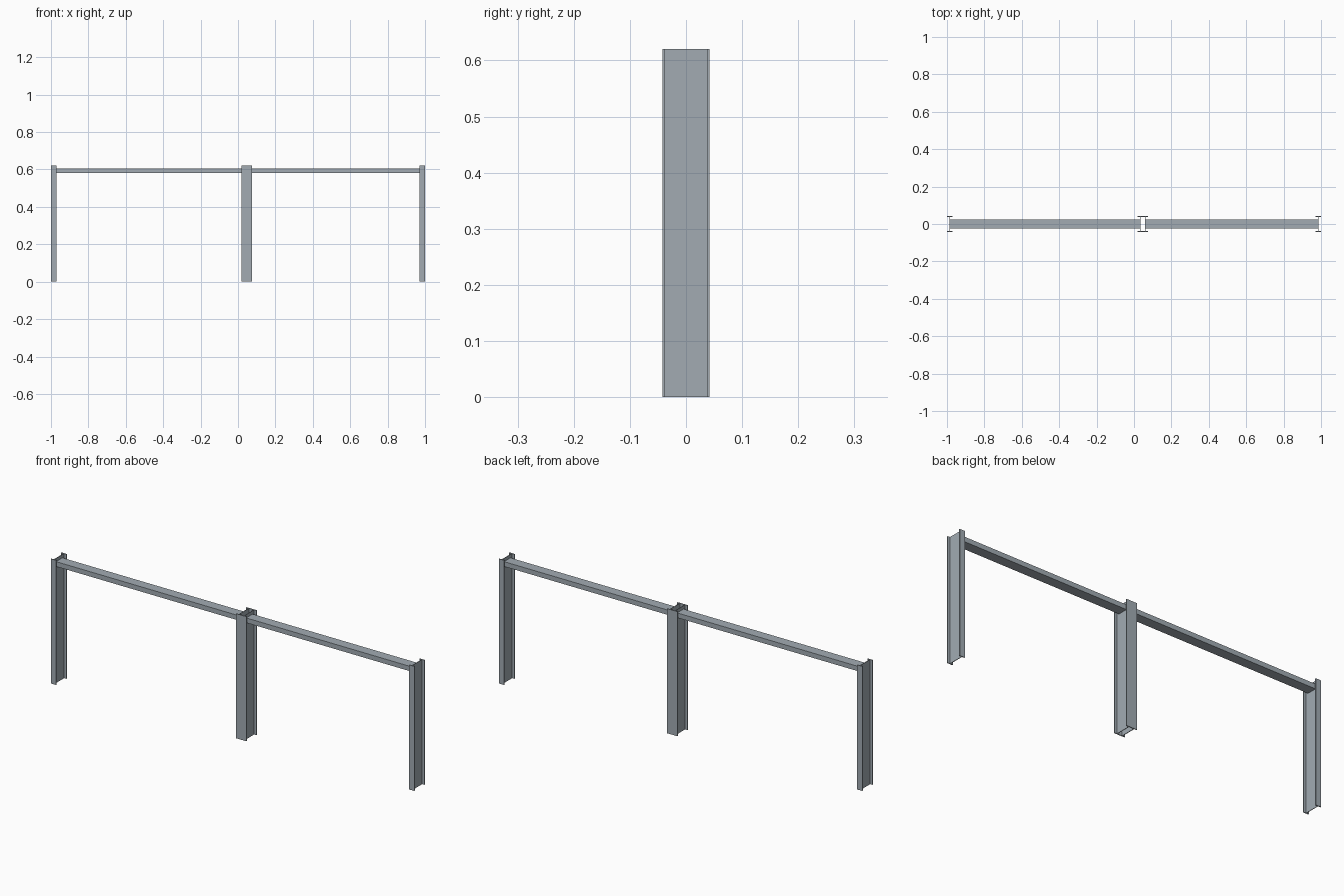
import bpy, bmesh

if "Cube" in bpy.data.objects:
    bpy.data.objects.remove(bpy.data.objects["Cube"])

steel = bpy.data.materials.new("steel grey")
steel.diffuse_color = (0.36, 0.41, 0.45, 1)
steel.use_nodes = True
steel.node_tree.nodes["Principled BSDF"].inputs["Base Color"].default_value = steel.diffuse_color

HEIGHT = 0.62            # post height
HALF_DEPTH = 0.042       # half the post depth along y
HALF_FLANGE = 0.0142     # half the flange width along x
FLANGE_T, WEB_T = 0.004, 0.003


def finish(name, bm):
    bmesh.ops.recalc_face_normals(bm, faces=bm.faces)
    mesh = bpy.data.meshes.new(name)
    bm.to_mesh(mesh)
    bm.free()
    mesh.materials.append(steel)
    bpy.context.collection.objects.link(bpy.data.objects.new(name, mesh))


def h_post(name, x):
    """Rolled H section extruded upward, flanges facing front and back."""
    w, d, t = HALF_FLANGE, HALF_DEPTH, WEB_T / 2
    i = d - FLANGE_T
    half = [(w, -d), (w, -i), (t, -i), (t, i), (w, i), (w, d)]
    profile = half + [(-px, py) for px, py in reversed(half)]
    bm = bmesh.new()
    face = bm.faces.new([bm.verts.new((x + px, py, 0)) for px, py in profile])
    ext = bmesh.ops.extrude_face_region(bm, geom=[face])
    top = [v for v in ext["geom"] if isinstance(v, bmesh.types.BMVert)]
    bmesh.ops.translate(bm, verts=top, vec=(0, 0, HEIGHT))
    finish(name, bm)


def rail(name, x0, x1):
    """Box rail running between two post webs."""
    bm = bmesh.new()
    bmesh.ops.create_cube(bm, size=1)
    for v in bm.verts:
        v.co = ((x0 + x1) / 2 + v.co.x * (x1 - x0), v.co.y * 0.05, 0.592 + v.co.z * 0.024)
    finish(name, bm)


# Two frames side by side; their inner posts touch in the middle
frames = {"left": (-1 + HALF_FLANGE, 0.0328), "right": (0.0612, 1 - HALF_FLANGE)}
for side, (a, b) in frames.items():
    h_post(side + "_frame_post_a", a)
    h_post(side + "_frame_post_b", b)
    rail(side + "_frame_rail", a + WEB_T / 2, b - WEB_T / 2)
